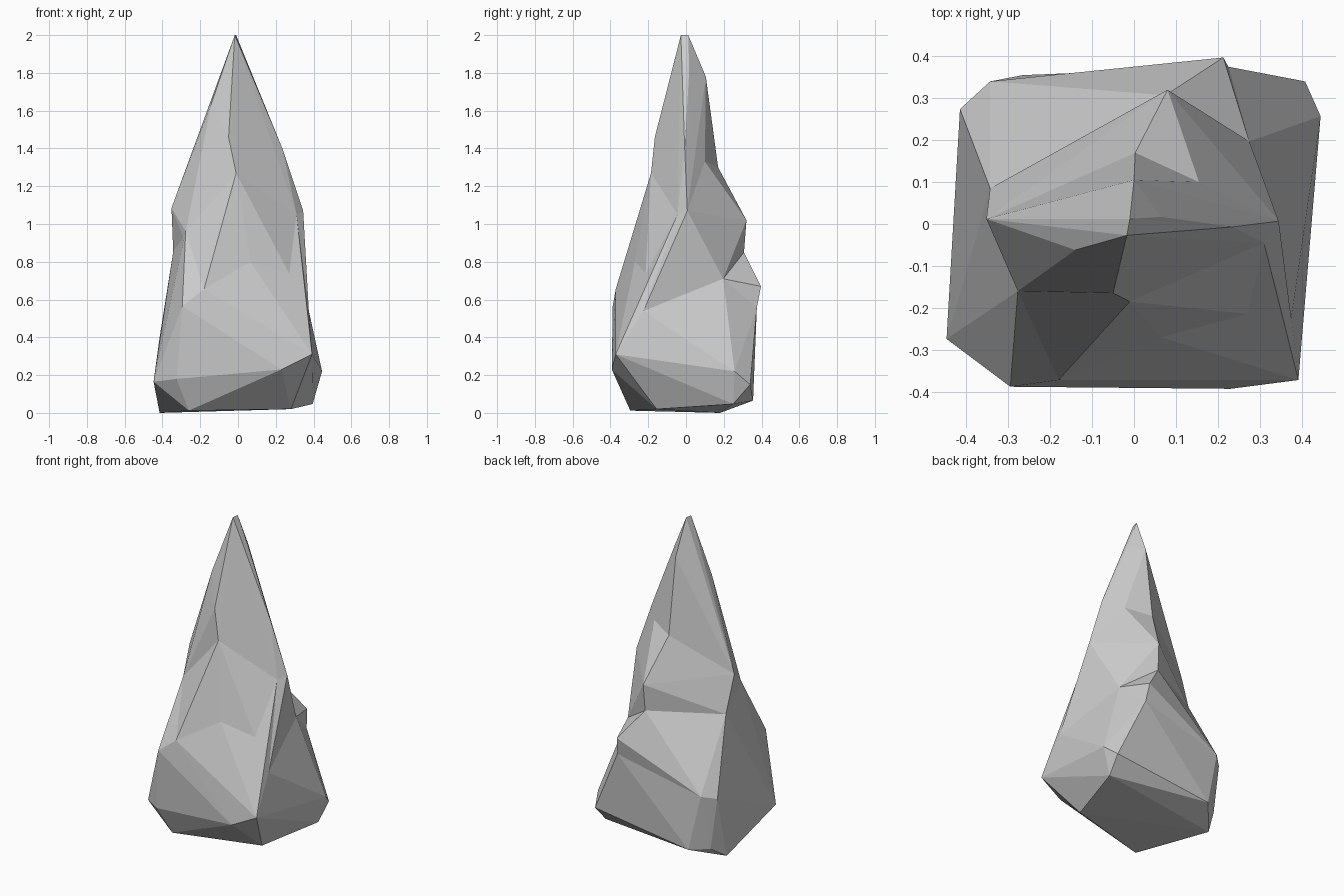
import bpy, bmesh

if "Cube" in bpy.data.objects:
    bpy.data.objects.remove(bpy.data.objects["Cube"])

# Rock spire: faceted chunks (convex hulls) fused into one solid

def chunk(name, points):
    bm = bmesh.new()
    for p in points:
        bm.verts.new(p)
    res = bmesh.ops.convex_hull(bm, input=bm.verts[:])
    junk = {g for g in res["geom_interior"] + res["geom_unused"]
            if isinstance(g, bmesh.types.BMVert)}
    bmesh.ops.delete(bm, geom=list(junk), context='VERTS')
    bmesh.ops.recalc_face_normals(bm, faces=bm.faces[:])
    mesh = bpy.data.meshes.new(name)
    bm.to_mesh(mesh)
    bm.free()
    obj = bpy.data.objects.new(name, mesh)
    bpy.context.collection.objects.link(obj)
    return obj

# bottom facets and widest girdle
foot = [(-.415, .18, 0), (-.26, -.295, .012), (.28, -.155, .02),
        (.395, .25, .047), (-.265, .355, .065), (-.37, .28, .07)]
girdle = [(.408, .34, .15), (.445, .257, .22), (.23, -.393, .23),
          (-.325, -.365, .18), (-.447, -.274, .165)]
back_rim = [(-.415, .274, .40), (-.343, .34, .42), (.225, .375, .557)]
# front and side corners
heel = (.392, -.372, .31)
hip = (.375, -.225, .54)
left_corner = (-.295, -.388, .565)
front_left = (-.18, -.372, .655)
front_mid = (.065, -.27, .80)
left_notch = (-.277, -.16, .96)
right_tip = (.31, -.045, 1.05)
# rear ledge under the overhang
ledge = [(-.343, .085, .853), (.075, .307, .85), (.275, .197, .71)]
ledge_tip = (.213, .397, .67)
overhang = (.08, .32, 1.02)
# shoulders where the spire starts
shoulder = [left_notch, right_tip, (-.352, .012, 1.085), (.345, .007, 1.07),
            (-.01, -.185, 1.27), (.003, .17, 1.30), (.155, .10, 1.33)]
# tip and upper ridges
tip = [(-.017, -.027, 2), (-.01, .012, 2), (.065, .017, 1.81),
       (0, .105, 1.78), (-.14, -.062, 1.64), (-.05, -.165, 1.46),
       (.235, -.007, 1.40)]
core = (0, 0, .5)

rock = chunk("rock_spire", foot + girdle + back_rim + ledge +
             [heel, hip, left_corner, front_left, front_mid, left_notch])
parts = [
    chunk("rear_ledge", ledge + back_rim + [ledge_tip, core]),
    chunk("front_right", [right_tip, front_mid, heel, hip, ledge[2], core]),
    chunk("middle", shoulder + ledge + [overhang, front_left, front_mid, hip]),
    chunk("upper", shoulder + tip),
]

# fuse the chunks
for part in parts:
    mod = rock.modifiers.new("fuse", 'BOOLEAN')
    mod.operation = 'UNION'
    mod.solver = 'EXACT'
    mod.object = part
fused = bpy.data.meshes.new_from_object(
    rock.evaluated_get(bpy.context.evaluated_depsgraph_get()))
rock.modifiers.clear()
rock.data = fused
for part in parts:
    bpy.data.objects.remove(part)
